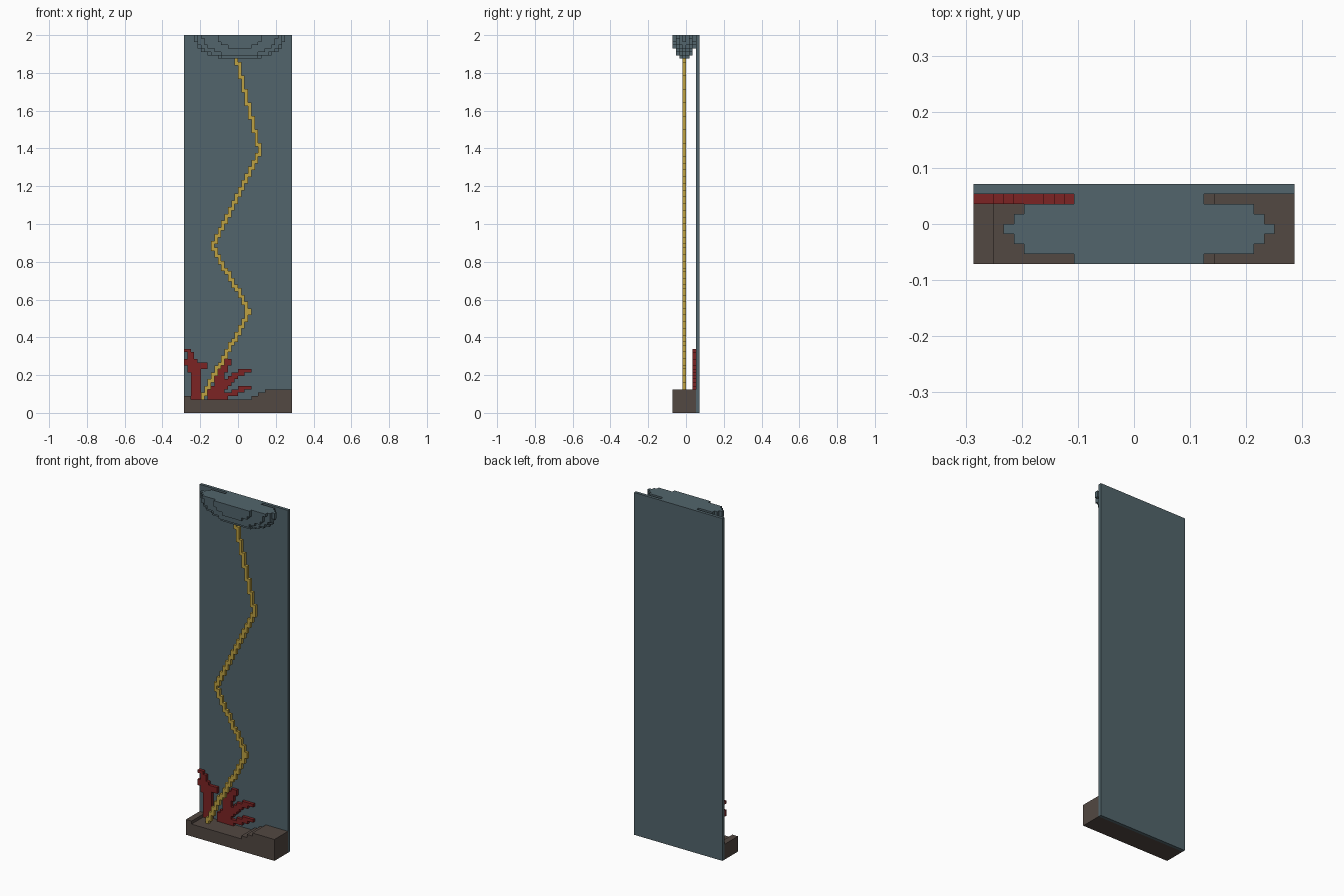
import bpy, bmesh, math
from mathutils import Vector

if "Cube" in bpy.data.objects:
    bpy.data.objects.remove(bpy.data.objects["Cube"])

U = 1 / 56                      # block size
NX, NY, NZ = 32, 8, 112         # model size in blocks


def material(name, rgb):
    m = bpy.data.materials.new(name)
    m.diffuse_color = (*rgb, 1)
    m.use_nodes = True
    m.node_tree.nodes["Principled BSDF"].inputs["Base Color"].default_value = m.diffuse_color
    return m


water = material("deep teal", (0.084, 0.130, 0.150))
mud = material("mud brown", (0.085, 0.065, 0.054))
gold = material("rope yellow", (0.52, 0.36, 0.055))
red = material("coral red", (0.20, 0.017, 0.017))

SIDES = [((1, 0, 0), [(1, 0, 0), (1, 1, 0), (1, 1, 1), (1, 0, 1)]),
         ((-1, 0, 0), [(0, 0, 0), (0, 0, 1), (0, 1, 1), (0, 1, 0)]),
         ((0, 1, 0), [(0, 1, 0), (0, 1, 1), (1, 1, 1), (1, 1, 0)]),
         ((0, -1, 0), [(0, 0, 0), (1, 0, 0), (1, 0, 1), (0, 0, 1)]),
         ((0, 0, 1), [(0, 0, 1), (1, 0, 1), (1, 1, 1), (0, 1, 1)]),
         ((0, 0, -1), [(0, 0, 0), (0, 1, 0), (1, 1, 0), (1, 0, 0)])]


def blocks(name, cells, mat):
    """Outer skin of a set of unit blocks, with flat areas merged."""
    cells = set(cells)
    bm = bmesh.new()
    verts = {}
    for c in cells:
        for d, quad in SIDES:
            if tuple(a + b for a, b in zip(c, d)) in cells:
                continue
            face = []
            for q in quad:
                p = tuple(a + b for a, b in zip(c, q))
                if p not in verts:
                    verts[p] = bm.verts.new(((p[0] - NX / 2) * U, (p[1] - NY / 2) * U, p[2] * U))
                face.append(verts[p])
            bm.faces.new(face)
    bmesh.ops.dissolve_limit(bm, angle_limit=0.01, verts=bm.verts[:], edges=bm.edges[:])
    me = bpy.data.meshes.new(name)
    bm.to_mesh(me)
    bm.free()
    me.materials.append(mat)
    ob = bpy.data.objects.new(name, me)
    bpy.context.collection.objects.link(ob)
    return ob


def box(x0, x1, y0, y1, z0, z1):
    return [(x, y, z) for x in range(x0, x1) for y in range(y0, y1) for z in range(z0, z1)]


def stroke(pts, y, w=1):
    """Blocky line through (x, z) points, with side-by-side steps."""
    out = set()
    for (x0, z0), (x1, z1) in zip(pts, pts[1:]):
        n = max(abs(x1 - x0), abs(z1 - z0), 1)
        prev = None
        for s in range(n + 1):
            x = math.floor(x0 + (x1 - x0) * s / n + 0.5)
            z = math.floor(z0 + (z1 - z0) * s / n + 0.5)
            for k in range(w):
                out.add((x + k, y, z))
                if prev and prev[0] != x and prev[1] != z:
                    out.add((prev[0] + k, y, z))
            prev = (x, z)
    return out


# back wall of water
blocks("water_panel", box(0, NX, 7, 8, 0, NZ), water)

# sea bed, stepping up on the right
bed = box(0, NX, 0, 7, 0, 4) + box(0, 2, 0, 7, 4, 5)
for x0, top in ((20, 5), (22, 6), (24, 7)):
    bed += box(x0, NX, 0, 7, 4, top)
blocks("sea_bed", bed, mud)

# boat hull: half ellipsoid hanging from the top
hull = [c for c in box(0, NX, 0, 7, 105, NZ)
        if ((c[0] - 16) / 13.5) ** 2 + ((c[1] - 3) / 3.5) ** 2 + ((111 - c[2]) / 7) ** 2 <= 1]
blocks("boat_hull", hull, water)

# zigzag rope
blocks("rope", stroke([(5, 4), (19, 29), (8, 48), (22, 77), (15, 104)], 3), gold)

# corals against the wall
left = stroke([(2, 4), (2, 14)], 6, 3) | stroke([(0, 15), (2, 12)], 6, 2)
left |= stroke([(0, 18), (1, 18), (2, 17), (2, 16)], 6) | stroke([(1, 17), (3, 15)], 6)
left |= stroke([(4, 12), (6, 14)], 6) | stroke([(5, 13), (6, 13)], 6)
blocks("left_coral", left, red)

right = stroke([(7, 4), (8, 7)], 6, 2) | stroke([(8, 5), (12, 15)], 6, 2)
right |= stroke([(9, 5), (14, 10), (18, 12)], 6, 2)
right |= stroke([(9, 4), (14, 5), (18, 7)], 6, 2) | stroke([(9, 10), (10, 13)], 6)
blocks("right_coral", right, red)
